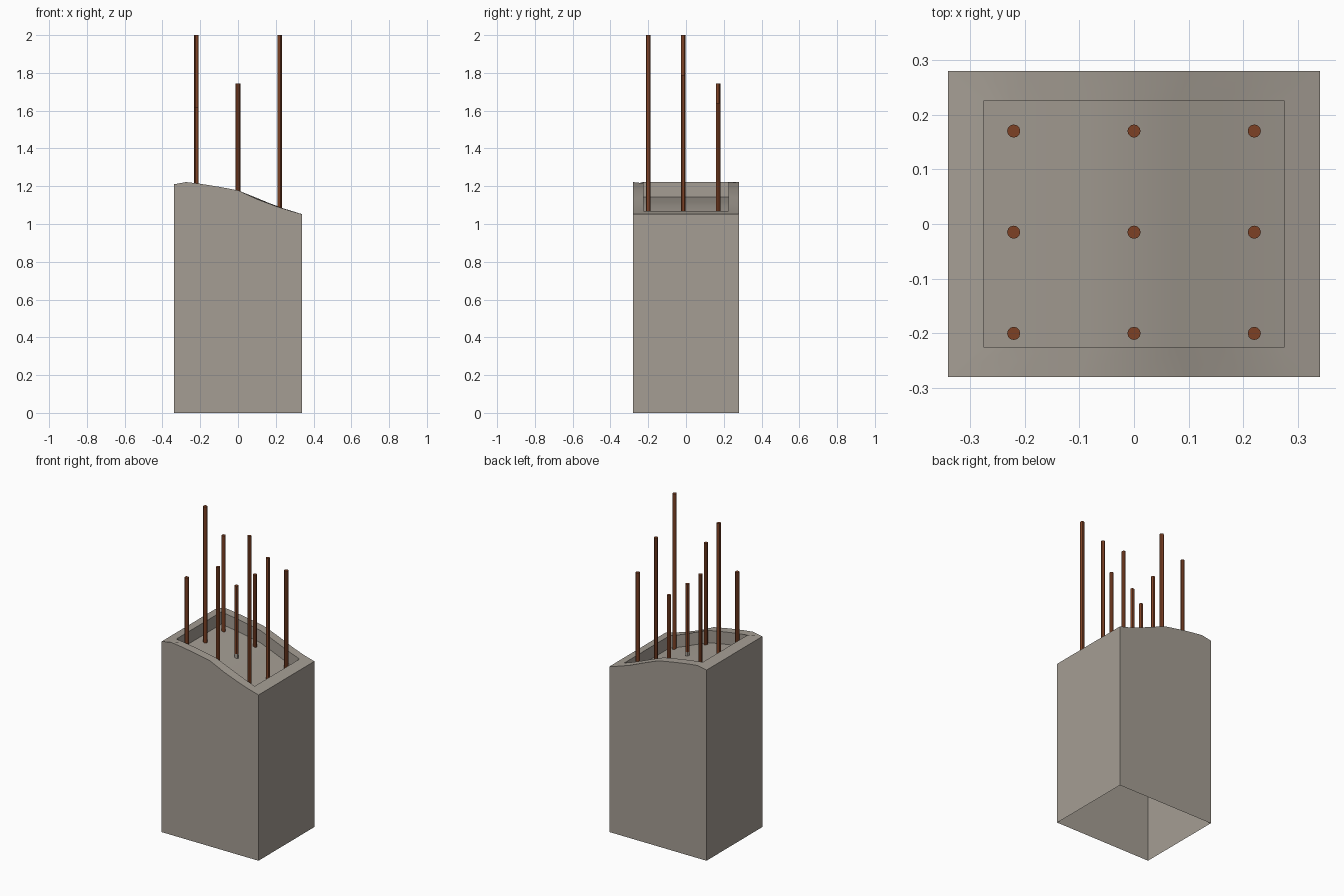
import bpy, bmesh, math

cube = bpy.data.objects.get("Cube")
if cube:
    bpy.data.objects.remove(cube, do_unlink=True)


def material(name, rgb):
    mat = bpy.data.materials.new(name)
    mat.use_nodes = True
    mat.diffuse_color = (*rgb, 1)
    mat.node_tree.nodes["Principled BSDF"].inputs["Base Color"].default_value = (*rgb, 1)
    return mat


concrete = material("concrete grey", (0.375, 0.34, 0.295))
rust = material("rusty steel", (0.205, 0.053, 0.018))


def finish(name, bm, mat):
    mesh = bpy.data.meshes.new(name)
    bm.to_mesh(mesh)
    bm.free()
    obj = bpy.data.objects.new(name, mesh)
    bpy.context.collection.objects.link(obj)
    mesh.materials.append(mat)
    bpy.ops.object.select_all(action="DESELECT")
    obj.select_set(True)
    bpy.context.view_layer.objects.active = obj
    bpy.ops.object.shade_smooth_by_angle(angle=math.radians(30))
    return obj


# Broken top edge of the column, as height along x
EDGE = [(-0.34, 1.21), (-0.275, 1.222), (-0.2, 1.213), (-0.1, 1.197), (0, 1.178),
        (0.1, 1.138), (0.2, 1.096), (0.275, 1.07), (0.34, 1.052)]


def edge_height(x):
    for (x0, z0), (x1, z1) in zip(EDGE, EDGE[1:]):
        if x <= x1 + 1e-6:
            return z0 + (z1 - z0) * (x - x0) / (x1 - x0)
    return EDGE[-1][1]


def ring(bm, half_x, half_y, height):
    """Rectangle of vertices, front side first, then the back side returning."""
    xs = [p[0] * half_x / 0.34 for p in EDGE]
    front = [bm.verts.new((x, -half_y, height(x, -1))) for x in xs]
    back = [bm.verts.new((x, half_y, height(x, 1))) for x in reversed(xs)]
    return front + back


def outer_height(x, side):
    sag = 0.008 * max(0, 1 - abs(x - 0.12) / 0.1) if side < 0 else 0
    return edge_height(x) - sag


# Column: open-bottomed walls, sloping rim and recessed top
bm = bmesh.new()
rings = [
    ring(bm, 0.34, 0.28, lambda x, s: 0),
    ring(bm, 0.34, 0.28, outer_height),
    ring(bm, 0.275, 0.225, lambda x, s: edge_height(x)),
    ring(bm, 0.275, 0.225, lambda x, s: edge_height(x) - 0.078),
]
count = len(rings[0])
for low, high in zip(rings, rings[1:]):
    for i in range(count):
        j = (i + 1) % count
        bm.faces.new((low[i], low[j], high[j], high[i]))
floor = rings[-1]
for i in range(len(EDGE) - 1):
    bm.faces.new((floor[i], floor[i + 1], floor[count - 2 - i], floor[count - 1 - i]))
finish("column", bm, concrete)


def rod(name, x, y, bottom, top, mat):
    bm = bmesh.new()
    bmesh.ops.create_cone(bm, cap_ends=True, segments=12, radius1=0.012,
                          radius2=0.012, depth=top - bottom)
    bmesh.ops.translate(bm, vec=(x, y, (top + bottom) / 2), verts=bm.verts)
    finish(name, bm, mat)


# Reinforcing bars in a three by three grid, rows from front to back
TOPS = [(1.62, 1.745, 2.0), (2.0, 1.555, 1.79), (1.745, 1.555, 1.64)]
for row, y, tops in zip(("front", "middle", "back"), (-0.2, -0.015, 0.17), TOPS):
    for col, x, top in zip(("right", "centre", "left"), (-0.22, 0, 0.22), tops):
        middle = row == "middle" and col == "centre"
        bottom = 1.125 if middle else edge_height(x) - 0.1
        rod(f"{row}_{col}_bar", x, y, bottom, top, rust)

# Concrete sleeve at the foot of the centre bar
rod("centre_bar_foot", 0, -0.015, 1.08, 1.125, concrete)
